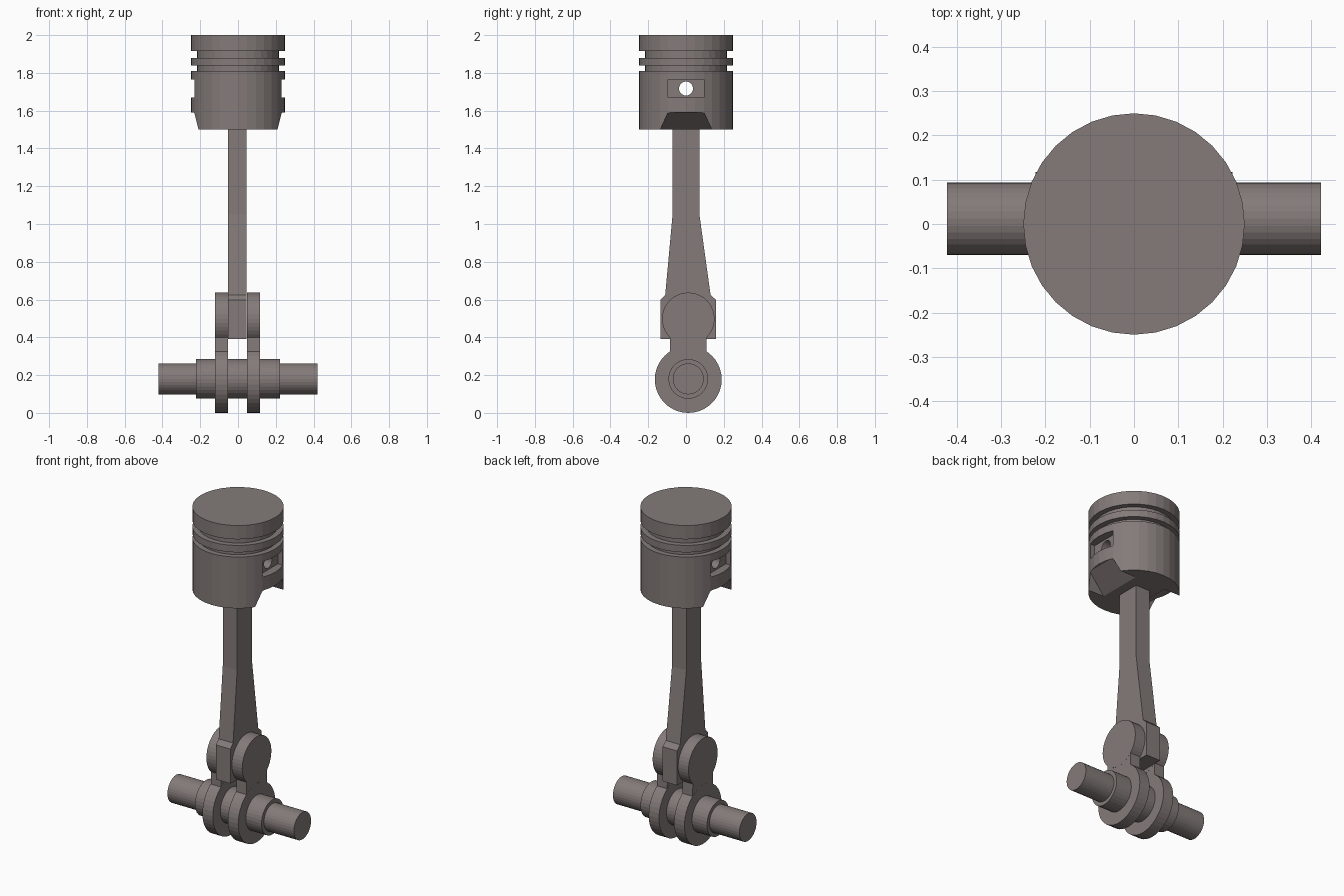
import bpy, bmesh, math
from mathutils import Matrix

cube = bpy.data.objects.get("Cube")
if cube:
    bpy.data.objects.remove(cube, do_unlink=True)

# Single warm grey metal
metal = bpy.data.materials.new("warm_grey_metal")
metal.use_nodes = True
COLOUR = (0.23, 0.198, 0.192, 1)
metal.diffuse_color = COLOUR
metal.node_tree.nodes["Principled BSDF"].inputs["Base Color"].default_value = COLOUR


def finish(name, bm):
    bmesh.ops.recalc_face_normals(bm, faces=bm.faces)
    mesh = bpy.data.meshes.new(name)
    bm.to_mesh(mesh)
    bm.free()
    mesh.materials.append(metal)
    obj = bpy.data.objects.new(name, mesh)
    bpy.context.collection.objects.link(obj)
    return obj


def rod_x(name, x0, x1, y, z, r, sides=32):
    """Cylinder lying along x."""
    bm = bmesh.new()
    m = Matrix.Translation(((x0 + x1) / 2, y, z)) @ Matrix.Rotation(math.pi / 2, 4, 'Y')
    bmesh.ops.create_cone(bm, cap_ends=True, segments=sides, radius1=r, radius2=r,
                          depth=x1 - x0, matrix=m)
    return finish(name, bm)


def loft_x(name, sections):
    """Solid through matching (x, [(y, z), ...]) sections."""
    bm = bmesh.new()
    loops = [[bm.verts.new((x, y, z)) for y, z in pts] for x, pts in sections]
    for a, b in zip(loops, loops[1:]):
        n = len(a)
        for i in range(n):
            bm.faces.new((a[i], a[(i + 1) % n], b[(i + 1) % n], b[i]))
    bm.faces.new(loops[0])
    bm.faces.new(loops[-1])
    return finish(name, bm)


def plate(name, x0, x1, pts):
    return loft_x(name, [(x0, pts), (x1, pts)])


def cut(target, cutter):
    mod = target.modifiers.new(cutter.name, 'BOOLEAN')
    mod.operation = 'DIFFERENCE'
    mod.solver = 'EXACT'
    mod.object = cutter
    bpy.context.view_layer.objects.active = target
    bpy.ops.object.modifier_apply(modifier=mod.name)
    bpy.data.objects.remove(cutter, do_unlink=True)


# Piston: turned profile with two ring grooves
R, G, SIDES = 0.25, 0.218, 32
profile = [(R, 1.5), (R, 1.81), (G, 1.81), (G, 1.838), (R, 1.838),
           (R, 1.88), (G, 1.88), (G, 1.917), (R, 1.917), (R, 2.0)]
bm = bmesh.new()
rings = [[bm.verts.new((r * math.cos(2 * math.pi * i / SIDES),
                        r * math.sin(2 * math.pi * i / SIDES), z)) for i in range(SIDES)]
         for r, z in profile]
for a, b in zip(rings, rings[1:]):
    for i in range(SIDES):
        j = (i + 1) % SIDES
        bm.faces.new((a[i], a[j], b[j], b[i]))
bm.faces.new(rings[0])
bm.faces.new(rings[-1])
piston = finish("piston", bm)

# Pin pockets and sloped skirt notches on both sides, then the pin hole
for s in (-1, 1):
    pocket = [(-0.096, 1.67), (0.096, 1.67), (0.096, 1.765), (-0.096, 1.765)]
    cut(piston, plate("pocket_cutter", *sorted((s * 0.2, s * 0.3)), pocket))
    # Notch ceiling falls inward to meet the flat underside
    outer = [(-0.16, 1.45), (0.16, 1.45), (0.095, 1.59), (-0.095, 1.59)]
    inner = [(-0.16, 1.45), (0.16, 1.45), (0.137, 1.498), (-0.137, 1.498)]
    cut(piston, loft_x("notch_cutter", [(s * 0.1, inner), (s * 0.235, outer), (s * 0.3, outer)]))
cut(piston, rod_x("pin_hole_cutter", -0.4, 0.4, 0, 1.717, 0.037, 24))

# Connecting rod with a flared big end
plate("connecting_rod", -0.052, 0.044, [
    (-0.135, 0.39), (0.159, 0.39), (0.159, 0.598), (0.13, 0.625), (0.071, 1.05),
    (0.071, 1.51), (-0.071, 1.51), (-0.071, 1.05), (-0.11, 0.625), (-0.135, 0.598)])

# Crank webs: large disc, neck and small disc on each side of the rod
CY, CZ = 0.012, 0.177
for side, x0, x1 in (("right", -0.122, -0.053), ("left", 0.048, 0.117)):
    rod_x(side + "_web_lower_disc", x0, x1, CY, CZ, 0.177, 40)
    rod_x(side + "_web_upper_disc", x0, x1, CY, 0.498, 0.139, 40)
    plate(side + "_web_neck", x0 + 0.0005, x1 - 0.0005,
          [(-0.088, CZ), (0.112, CZ), (0.108, 0.45), (-0.084, 0.45)])

# Crankshaft and its wider journal
rod_x("crankshaft", -0.422, 0.422, CY, CZ + 0.003, 0.082)
rod_x("crank_journal", -0.222, 0.222, CY, CZ + 0.003, 0.105)
